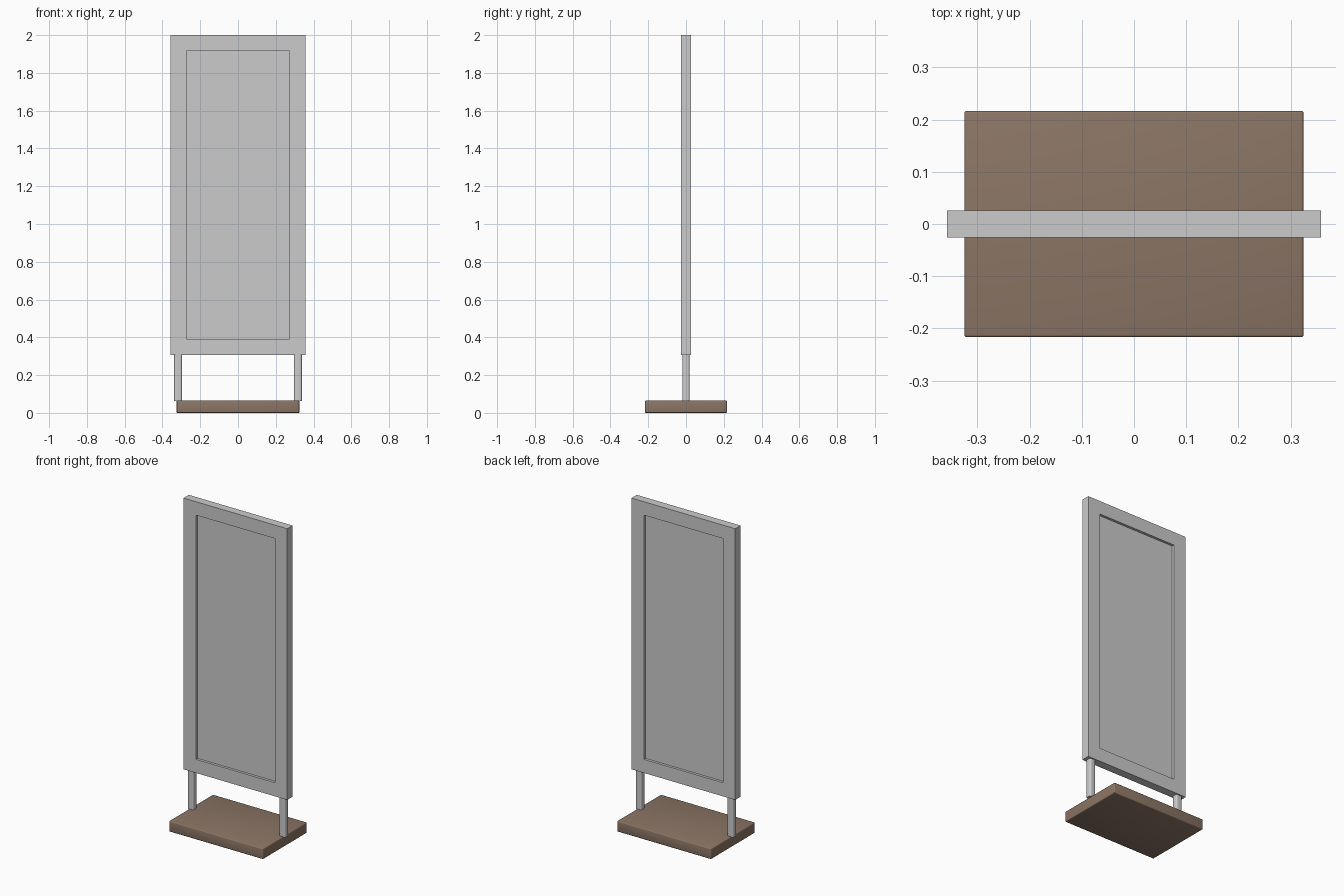
import bpy, math

if "Cube" in bpy.data.objects:
    bpy.data.objects.remove(bpy.data.objects["Cube"])


def box(name, lo, hi, bevel=0.0, segments=3):
    """Axis-aligned box from corner lo to corner hi, optionally rounded."""
    bpy.ops.mesh.primitive_cube_add(size=1, location=[(a + b) / 2 for a, b in zip(lo, hi)])
    ob = bpy.context.object
    ob.name = name
    ob.scale = [b - a for a, b in zip(lo, hi)]
    bpy.ops.object.transform_apply(location=False, rotation=False, scale=True)
    if bevel:
        mod = ob.modifiers.new("rounding", "BEVEL")
        mod.width = bevel
        mod.segments = segments
        bpy.ops.object.modifier_apply(modifier=mod.name)
        bpy.ops.object.shade_smooth_by_angle(angle=math.radians(40))
    return ob


W, D = 0.358, 0.026            # frame half width and half depth
IN = 0.273                     # half width of the opening
Z0, Z1, Z2, Z3 = 0.307, 0.392, 1.916, 2.0
BASE_TOP = 0.066

# Brown base plate
base = box("base", (-0.325, -0.217, 0), (0.325, 0.217, BASE_TOP), 0.005)
brown = bpy.data.materials.new("brown")
brown.diffuse_color = (0.26, 0.18, 0.13, 1)
brown.use_nodes = True
brown.node_tree.nodes["Principled BSDF"].inputs["Base Color"].default_value = brown.diffuse_color
base.data.materials.append(brown)

# Horizontal rails
box("bottom_rail", (-W, -D, Z0), (W, D, Z1))
box("top_rail", (-W, -D, Z2), (W, D, Z3))

# Stiles and legs on both sides
for side, s in (("left", -1), ("right", 1)):
    xs = sorted((s * IN, s * W))
    box(side + "_stile", (xs[0], -D, Z1), (xs[1], D, Z2))
    cx = s * 0.317
    leg = box(side + "_leg", (cx - 0.021, -0.019, BASE_TOP - 0.003),
              (cx + 0.021, 0.019, Z0 + 0.004), 0.0)
    # Round only the vertical edges
    attr = leg.data.attributes.new("bevel_weight_edge", "FLOAT", "EDGE")
    for e in leg.data.edges:
        a, b = (leg.data.vertices[i].co for i in e.vertices)
        attr.data[e.index].value = 1.0 if abs(a.z - b.z) > 0.1 else 0.0
    mod = leg.modifiers.new("rounding", "BEVEL")
    mod.limit_method = "WEIGHT"
    mod.width = 0.01
    mod.segments = 4
    bpy.ops.object.modifier_apply(modifier=mod.name)
    bpy.ops.object.shade_smooth_by_angle(angle=math.radians(40))

# Recessed display panel
box("panel", (-IN - 0.005, -0.01, Z1 - 0.005), (IN + 0.005, 0.01, Z2 + 0.005))
